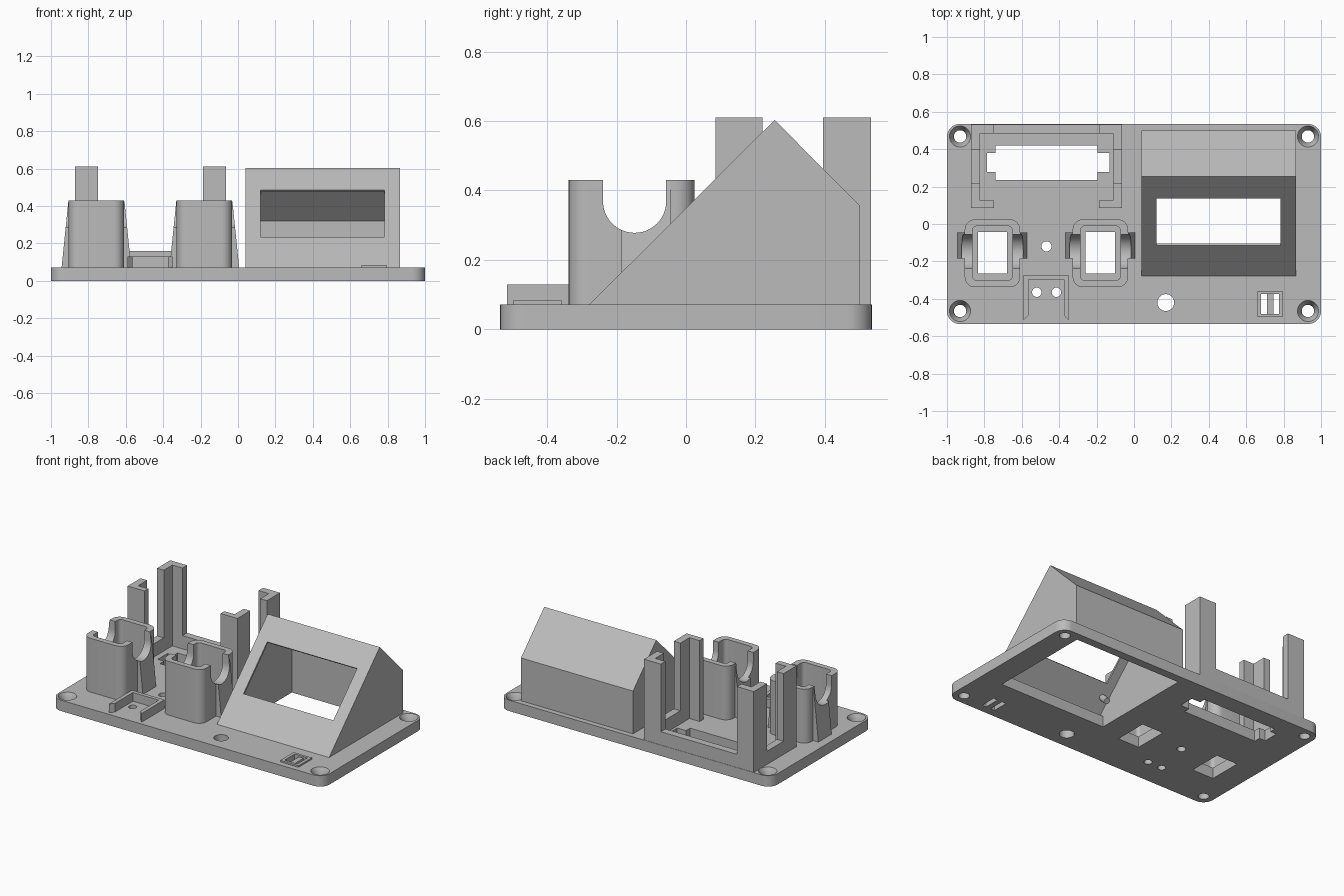
import bpy, bmesh, math
from mathutils import Vector, Matrix

if "Cube" in bpy.data.objects:
    bpy.data.objects.remove(bpy.data.objects["Cube"])

gray = bpy.data.materials.new("light_gray_plastic")
gray.diffuse_color = (0.5, 0.5, 0.5, 1)
gray.use_nodes = True
gray.node_tree.nodes["Principled BSDF"].inputs["Base Color"].default_value = gray.diffuse_color


def finish(name, bm):
    bmesh.ops.recalc_face_normals(bm, faces=bm.faces)
    me = bpy.data.meshes.new(name)
    bm.to_mesh(me)
    bm.free()
    me.materials.append(gray)
    ob = bpy.data.objects.new(name, me)
    bpy.context.collection.objects.link(ob)
    return ob


def prism(name, pts, axis, lo, hi):
    """Extrude a 2D outline along an axis: x takes (y,z), y takes (x,z), z takes (x,y)."""
    i = "xyz".index(axis)
    bm = bmesh.new()
    rings = []
    for c in (lo, hi):
        ring = []
        for p in pts:
            v = list(p)
            v.insert(i, c)
            ring.append(bm.verts.new(v))
        rings.append(ring)
        bm.faces.new(ring)
    n = len(pts)
    for k in range(n):
        m = (k + 1) % n
        bm.faces.new((rings[0][k], rings[0][m], rings[1][m], rings[1][k]))
    return finish(name, bm)


def box(name, x0, x1, y0, y1, z0, z1):
    return prism(name, [(x0, y0), (x1, y0), (x1, y1), (x0, y1)], "z", z0, z1)


def rounded(x0, x1, y0, y1, r, seg=8):
    pts = []
    for cx, cy, a in ((x1 - r, y1 - r, 0), (x0 + r, y1 - r, 90),
                      (x0 + r, y0 + r, 180), (x1 - r, y0 + r, 270)):
        for k in range(seg + 1):
            t = math.radians(a + 90 * k / seg)
            pts.append((cx + r * math.cos(t), cy + r * math.sin(t)))
    return pts


def rod(name, start, end, r1, r2=None, seg=32):
    a, b = Vector(start), Vector(end)
    d = b - a
    mat = Matrix.Translation((a + b) / 2) @ d.to_track_quat("Z", "Y").to_matrix().to_4x4()
    bm = bmesh.new()
    bmesh.ops.create_cone(bm, cap_ends=True, segments=seg, radius1=r1,
                          radius2=r1 if r2 is None else r2, depth=d.length, matrix=mat)
    return finish(name, bm)


def boolean(ob, other, op="DIFFERENCE"):
    m = ob.modifiers.new("bool", "BOOLEAN")
    m.object, m.operation, m.solver = other, op, "EXACT"
    bpy.context.view_layer.objects.active = ob
    bpy.ops.object.modifier_apply(modifier=m.name)
    bpy.data.objects.remove(other)


def smooth(ob):
    bpy.ops.object.select_all(action="DESELECT")
    ob.select_set(True)
    bpy.context.view_layer.objects.active = ob
    bpy.ops.object.shade_smooth_by_angle(angle=math.radians(30))


TOP = 0.072
TOWERS = (-0.757, -0.18)

# Base plate with all of its openings
plate = prism("base_plate", rounded(-1, 1, -0.535, 0.535, 0.07), "z", 0, TOP)
for x in (-0.93, 0.93):
    for y in (-0.465, 0.468):
        boolean(plate, rod("cut", (x, y, -0.1), (x, y, 0.2), 0.033))
        boolean(plate, rod("cut", (x, y, 0.03), (x, y, TOP + 0.001), 0.033, 0.057))
for x, y, r in ((-0.52, -0.365, 0.025), (-0.415, -0.365, 0.025),
                (-0.468, -0.12, 0.027), (0.17, -0.42, 0.045)):
    boolean(plate, rod("cut", (x, y, -0.1), (x, y, 0.2), r))
for hole in ((-0.74, -0.195, 0.235, 0.42), (-0.785, -0.13, 0.278, 0.38),
             (0.06, 0.845, -0.215, 0.48), (0.68, 0.71, -0.48, -0.375),
             (0.745, 0.775, -0.48, -0.375)):
    boolean(plate, box("cut", *hole, -0.1, 0.2))
for cx in TOWERS:
    boolean(plate, box("cut", cx - 0.078, cx + 0.078, -0.265, -0.042, -0.1, 0.2))
smooth(plate)

# Sloped screen housing: hollow, open underneath, window square to the slope
housing = prism("screen_housing", [(-0.278, TOP), (0.255, 0.603), (0.5, 0.357), (0.5, TOP)],
                "x", 0.04, 0.865)
boolean(housing, prism("cut", [(-0.28, 0.05), (0.235, 0.565), (0.48, 0.32), (0.48, 0.05)],
                       "x", 0.06, 0.845))
boolean(housing, prism("cut", [(-0.155, 0.275), (0.095, 0.525), (0.175, 0.445), (-0.075, 0.195)],
                       "x", 0.12, 0.782))
# Pegs behind the sloped face
for x in (0.105, 0.80):
    for y in (-0.17, 0.18):
        rod("screen_peg", (x, y, y + 0.335), (x, y + 0.045, y + 0.29), 0.02, seg=20)

# Switch towers: hollow rounded shells with side ribs and a U notch
for cx in TOWERS:
    tower = prism("switch_tower", rounded(cx - 0.148, cx + 0.148, -0.338, 0.025, 0.055),
                  "z", TOP, 0.43)
    for s in (-1, 1):
        rib = prism("rib", [(cx + s * 0.12, TOP), (cx + s * 0.186, TOP),
                            (cx + s * 0.15, 0.425), (cx + s * 0.12, 0.425)], "y", -0.185, -0.045)
        boolean(tower, rib, "UNION")
    boolean(tower, prism("cut", rounded(cx - 0.107, cx + 0.107, -0.302, -0.011, 0.025),
                         "z", 0.0, 0.6))
    notch = [(-0.148 + 0.091 * math.cos(t), 0.369 + 0.091 * math.sin(t))
             for t in (math.pi + math.pi * k / 24 for k in range(25))]
    notch += [(-0.057, 0.6), (-0.239, 0.6)]
    boolean(tower, prism("cut", notch, "x", cx - 0.3, cx + 0.3))
    smooth(tower)

# Display bracket: four L posts joined by a low wall
MID = -0.468
for s in (-1, 1):
    def px(d):
        return MID + s * d

    for y0, y1, y2, y3 in ((0.085, 0.22, 0.085, 0.125), (0.395, 0.533, 0.485, 0.533)):
        a, b, c = px(0.404), px(0.355), px(0.28)
        if y0 == y2:
            outline = [(a, y0), (c, y0), (c, y3), (b, y3), (b, y1), (a, y1)]
        else:
            outline = [(a, y0), (b, y0), (b, y2), (c, y2), (c, y1), (a, y1)]
        prism("bracket_post", outline, "z", TOP, 0.61)
    xs = sorted((px(0.404), px(0.355)))
    box("bracket_side_wall", *xs, 0.22, 0.395, TOP, 0.16)
box("bracket_back_wall", px(-0.28), px(0.28), 0.485, 0.533, TOP, 0.16)

# Small connector tray, open at the front
prism("connector_tray", [(-0.59, -0.515), (-0.565, -0.488), (-0.565, -0.298), (-0.375, -0.298),
                         (-0.375, -0.488), (-0.35, -0.515), (-0.35, -0.273), (-0.59, -0.273)],
      "z", TOP, 0.13)

# Raised rim around the cable slots
rim = box("cable_slot_rim", 0.66, 0.795, -0.498, -0.358, TOP, 0.083)
boolean(rim, box("cut", 0.68, 0.775, -0.48, -0.375, 0, 0.2))
